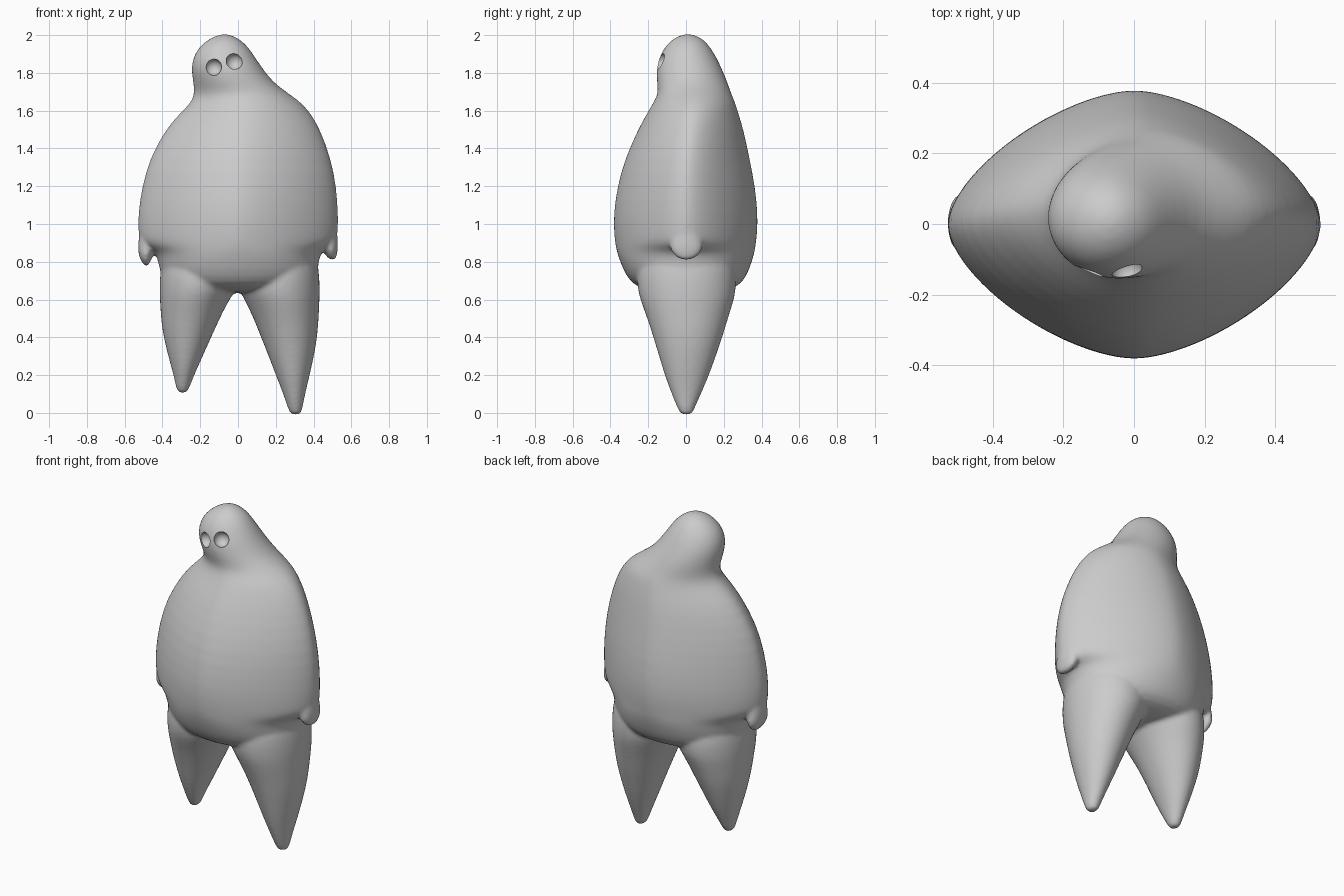
import bpy, bmesh, math

SIDES = 48


def blend(v, p):
    """Half superellipse, half ellipse: a lens whose tips stay rounded."""
    q = 2 - (2 - p) * 1.45
    return 0.5 * (math.copysign(abs(v) ** (2 / q), v) + v)


def loft(bm, sections):
    """Skin lens-like sections: z, x min, x max, y front, y back, exponent."""
    rings = []
    for z, x0, x1, yf, yb, p in sections:
        cx, rx, ring = (x0 + x1) / 2, (x1 - x0) / 2, []
        cy, ry = (yf + yb) / 2, (yb - yf) / 2
        for i in range(SIDES):
            a = 2 * math.pi * i / SIDES
            ring.append(bm.verts.new((cx + rx * blend(math.cos(a), p),
                                      cy + ry * blend(math.sin(a), p), z)))
        rings.append(ring)
    for lo, hi in zip(rings, rings[1:]):
        for i in range(SIDES):
            j = (i + 1) % SIDES
            bm.faces.new((lo[i], lo[j], hi[j], hi[i]))
    bm.faces.new(rings[0])
    bm.faces.new(rings[-1])


bm = bmesh.new()

# torso and head, bottom to top
loft(bm, [
    (0.635, -0.25, 0.25, -0.15, 0.17, 2),
    (0.665, -0.36, 0.37, -0.265, 0.275, 2),
    (0.72, -0.405, 0.415, -0.315, 0.32, 2),
    (0.80, -0.425, 0.43, -0.35, 0.35, 1.92),
    (0.855, -0.435, 0.437, -0.367, 0.365, 1.82),
    (0.89, -0.52, 0.52, -0.375, 0.37, 1.53),
    (0.95, -0.53, 0.53, -0.382, 0.378, 1.5),
    (1.05, -0.532, 0.533, -0.385, 0.382, 1.48),
    (1.20, -0.51, 0.523, -0.365, 0.367, 1.48),
    (1.35, -0.468, 0.493, -0.322, 0.337, 1.5),
    (1.50, -0.385, 0.437, -0.255, 0.305, 1.55),
    (1.58, -0.315, 0.39, -0.21, 0.28, 1.6),
    (1.64, -0.25, 0.34, -0.175, 0.262, 1.7),
    (1.69, -0.23, 0.27, -0.145, 0.24, 1.8),
    (1.75, -0.237, 0.185, -0.155, 0.22, 1.95),
    (1.83, -0.25, 0.125, -0.157, 0.187, 2),
    (1.90, -0.232, 0.08, -0.135, 0.152, 2),
    (1.955, -0.19, 0.04, -0.10, 0.115, 2),
    (1.99, -0.135, -0.01, -0.055, 0.075, 2),
    (2.005, -0.09, -0.05, -0.01, 0.03, 2),
])

# legs: (z, inner x, outer x, front y, back y)
LEG = [(-0.012, 0.28, 0.33, -0.025, 0.03), (0.01, 0.268, 0.34, -0.04, 0.04),
       (0.1, 0.24, 0.355, -0.077, 0.08), (0.2, 0.20, 0.38, -0.113, 0.123),
       (0.3, 0.162, 0.402, -0.143, 0.158), (0.4, 0.122, 0.42, -0.173, 0.193),
       (0.5, 0.083, 0.427, -0.205, 0.222), (0.6, 0.035, 0.432, -0.243, 0.255),
       (0.66, 0.0, 0.433, -0.257, 0.265), (0.75, 0.0, 0.43, -0.262, 0.267),
       (0.85, 0.04, 0.41, -0.23, 0.23), (0.95, 0.1, 0.36, -0.15, 0.15)]
loft(bm, [(z, a, b, f, k, 2) for z, a, b, f, k in LEG])
loft(bm, [(0.115 + z * 0.84, -0.96 * b, -0.97 * a, f, k, 2)
          for z, a, b, f, k in LEG])

# wing-like arm flaps flush with the flanks, left one a little longer
ARM = [(0.81, 0.485, 0.515, -0.03, 0.03), (0.825, 0.47, 0.523, -0.055, 0.06),
       (0.86, 0.452, 0.528, -0.085, 0.09), (0.90, 0.44, 0.529, -0.085, 0.09),
       (0.97, 0.42, 0.525, -0.07, 0.07), (1.10, 0.40, 0.50, -0.05, 0.05)]
loft(bm, [(z, a, b, f, k, 2) for z, a, b, f, k in ARM])
loft(bm, [(1.1 - (1.1 - z) * 1.12, -b + max(0, 0.86 - z) * 0.5,
           -a + max(0, 0.86 - z) * 0.1, f, k, 2) for z, a, b, f, k in ARM])

bmesh.ops.recalc_face_normals(bm, faces=bm.faces)
mesh = bpy.data.meshes.new("body")
bm.to_mesh(mesh)
bm.free()
body = bpy.data.objects.new("body", mesh)
bpy.context.collection.objects.link(body)

# fuse everything into one soft skin
sub = body.modifiers.new("round", "SUBSURF")
sub.levels = sub.render_levels = 1
fuse = body.modifiers.new("fuse", "REMESH")
fuse.mode = 'VOXEL'
fuse.voxel_size = 0.011
soft = body.modifiers.new("soften", "SMOOTH")
soft.factor = 0.5
soft.iterations = 10

# carved eye sockets
for side, x, y, z in (("left", -0.13, -0.138, 1.83), ("right", -0.02, -0.132, 1.86)):
    bpy.ops.mesh.primitive_uv_sphere_add(segments=32, ring_count=16, radius=0.044,
                                         location=(x, y, z))
    cutter = bpy.context.object
    cutter.name = side + "_eye_cutter"
    cutter.hide_render = True
    cut = body.modifiers.new(side + "_eye", "BOOLEAN")
    cut.operation = 'DIFFERENCE'
    cut.solver = 'EXACT'
    cut.object = cutter

bpy.ops.object.select_all(action='DESELECT')
body.select_set(True)
bpy.context.view_layer.objects.active = body
for m in list(body.modifiers):
    bpy.ops.object.modifier_apply(modifier=m.name)
for o in [o for o in bpy.data.objects if o.name.endswith("cutter")]:
    bpy.data.objects.remove(o)
bpy.ops.object.shade_smooth_by_angle(angle=math.radians(45))
